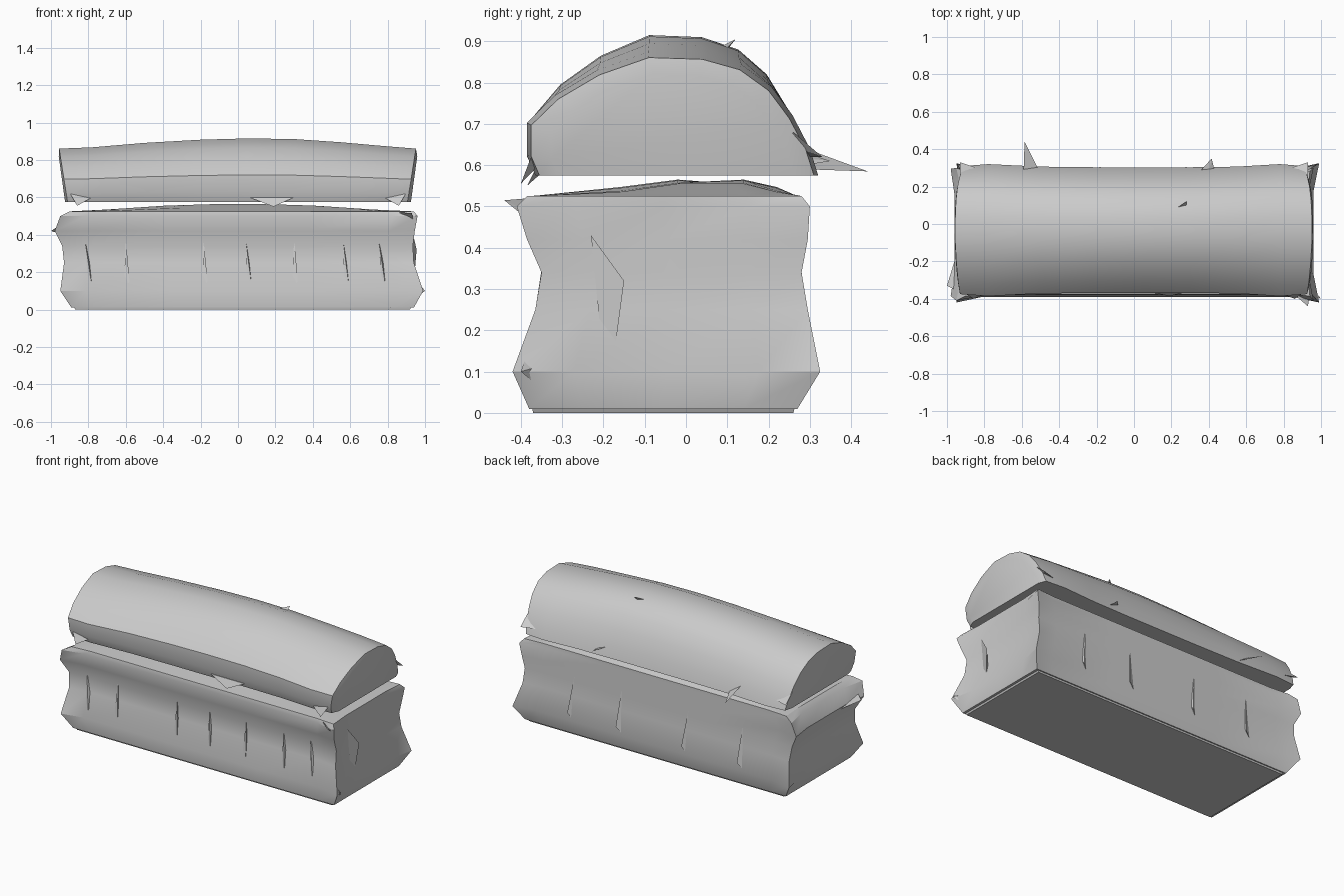
import bpy, bmesh, math
from mathutils import Vector

if "Cube" in bpy.data.objects:
    bpy.data.objects.remove(bpy.data.objects["Cube"])


def finish(name, bm, smooth=True):
    bmesh.ops.recalc_face_normals(bm, faces=bm.faces)
    me = bpy.data.meshes.new(name)
    bm.to_mesh(me)
    bm.free()
    ob = bpy.data.objects.new(name, me)
    bpy.context.collection.objects.link(ob)
    if smooth:
        bpy.ops.object.select_all(action='DESELECT')
        ob.select_set(True)
        bpy.context.view_layer.objects.active = ob
        bpy.ops.object.shade_smooth_by_angle(angle=math.radians(28))
    return ob


def loft(name, rings):
    """Skin closed rings of equal length and cap both ends."""
    bm = bmesh.new()
    vs = [[bm.verts.new(p) for p in r] for r in rings]
    n = len(vs[0])
    for a, b in zip(vs, vs[1:]):
        for i in range(n):
            j = (i + 1) % n
            bm.faces.new((a[i], a[j], b[j], b[i]))
    bm.faces.new(vs[0][::-1])
    bm.faces.new(vs[-1])
    return finish(name, bm)


def box_ring(z, xl, xr, yf, yb, dip, rise=0.0):
    """Rectangular ring whose sides sink by dip between the corners."""
    s = [0, .07, .3, .5, .7, .93]
    e = [0, .2, .5, .8]
    w, d = xr - xl, yb - yf
    k = lambda t: 0 if t == 0 else dip
    up = lambda t: z + rise * math.sin(math.pi * t)
    ring = [(xl + w * t, yf + k(t), up(t)) for t in s]
    ring += [(xr - k(t), yf + d * t, z) for t in e]
    ring += [(xr - w * t, yb - k(t), up(t)) for t in s]
    ring += [(xl + k(t), yb - d * t, z) for t in e]
    return ring


# Chest body: pinched waist, flared corners, slightly domed top
loft("chest_body", [
    box_ring(.01, -.89, .94, -.38, .27, 0),
    box_ring(.10, -.95, .99, -.42, .325, .03),
    box_ring(.25, -.93, .94, -.365, .295, .015),
    box_ring(.34, -.94, .935, -.35, .28, .005),
    box_ring(.42, -.98, .945, -.385, .295, .02),
    box_ring(.50, -.95, .96, -.41, .30, .03),
    box_ring(.525, -.90, .94, -.385, .28, .01),
    box_ring(.535, -.70, .72, -.16, .22, 0, .012),
    box_ring(.555, -.40, .42, -.02, .14, 0, .01),
])

# Barrel lid: arched profile swept along x, highest in the middle
arch = [(-.355, .575), (-.375, .63), (-.375, .72), (-.31, .795), (-.21, .865),
        (-.09, .915), (.04, .91), (.13, .88), (.20, .82), (.25, .74),
        (.29, .65), (.31, .575)]
stations = [  # x, height scale, depth scale, lean of the upper edge
    (-.935, .72, .86, -.015), (-.925, .84, 1.0, -.02), (-.78, .86, 1.03, 0),
    (-.5, .93, .99, 0), (-.2, .98, .98, 0), (.05, 1.0, .98, 0), (.3, .99, .98, 0),
    (.55, .94, .99, 0), (.78, .88, 1.03, 0), (.92, .84, 1.0, .02), (.935, .72, .86, .015)]
loft("barrel_lid", [
    [(x + lean * (z - .68) / .15, -.03 + (y + .03) * d, .575 + (z - .575) * h)
     for y, z in arch] for x, h, d, lean in stations])


def splinter(name, a, b, tip):
    """Thin wedge from edge a-b out to a tip."""
    bm = bmesh.new()
    a, b, tip = Vector(a), Vector(b), Vector(tip)
    mid = (a + b) / 2
    back = Vector((0, -mid.y, .66 - mid.z if mid.z > .55 else .27 - mid.z)).normalized()
    v = [bm.verts.new(p) for p in (a, b, tip, mid + back * .04)]
    for f in ((0, 1, 2), (0, 1, 3), (1, 2, 3), (0, 2, 3)):
        bm.faces.new([v[i] for i in f])
    finish(name, bm, False)


# Broken splinters of lid and body edges
splinter("lid_splinter_long", (-.59, .29, .64), (-.51, .29, .59), (-.585, .44, .585))
splinter("lid_splinter_back", (.36, .29, .63), (.43, .29, .60), (.415, .35, .61))
splinter("lid_splinter_top", (.22, .08, .885), (.28, .10, .885), (.28, .12, .905))
splinter("lid_splinter_front", (.06, -.36, .60), (.30, -.36, .60), (.19, -.385, .55))
for s in (-1, 1):
    splinter("lid_corner_front", (s * .92, -.36, .66), (s * .78, -.37, .60), (s * .86, -.40, .555))
    splinter("lid_corner_back", (s * .93, .26, .68), (s * .84, .30, .62), (s * .93, .33, .62))
splinter("body_splinter_left", (-.94, -.36, .46), (-.93, -.1, .40), (-1.0, -.33, .42))
splinter("body_corner_right", (.95, -.38, .16), (.93, -.34, .05), (1.0, -.40, .10))
splinter("body_corner_top", (.94, -.36, .45), (.86, -.38, .52), (.93, -.44, .515))

# Thin raised edges of the planks on the long sides
def plank_edge(name, x, lean, side):
    y0 = -.375 if side < 0 else .295
    y1 = -.345 if side < 0 else .275
    bm = bmesh.new()
    low, high = (x, y0, .12), (x + lean, y1, .38)
    v = [bm.verts.new(p) for p in (
        low, high, (x + lean * .5 + .025, (y0 + y1) / 2 + side * .02, .15),
        (x + .02, y0 - side * .03, .2))]
    for f in ((0, 1, 2), (0, 1, 3), (1, 2, 3), (0, 2, 3)):
        bm.faces.new([v[i] for i in f])
    finish(name, bm, False)


for x, lean in ((-.80, -.02), (-.61, .01), (-.19, .005), (.05, -.01), (.29, .01), (.57, -.01), (.77, -.02)):
    plank_edge("front_plank_edge", x, lean, -1)
for x, lean in ((-.6, .01), (-.2, -.01), (.25, .01), (.6, -.01)):
    plank_edge("back_plank_edge", x, lean, 1)

# Wedge standing off the right end
splinter("end_splinter", (.93, -.23, .43), (.93, -.19, .02), (.955, -.15, .32))

# Bottom plate touching the ground
loft("bottom_plate", [
    [(-.87, -.37, 0), (.92, -.37, 0), (.92, .26, 0), (-.87, .26, 0)],
    [(-.88, -.375, .02), (.93, -.375, .02), (.93, .265, .02), (-.88, .265, .02)]])
